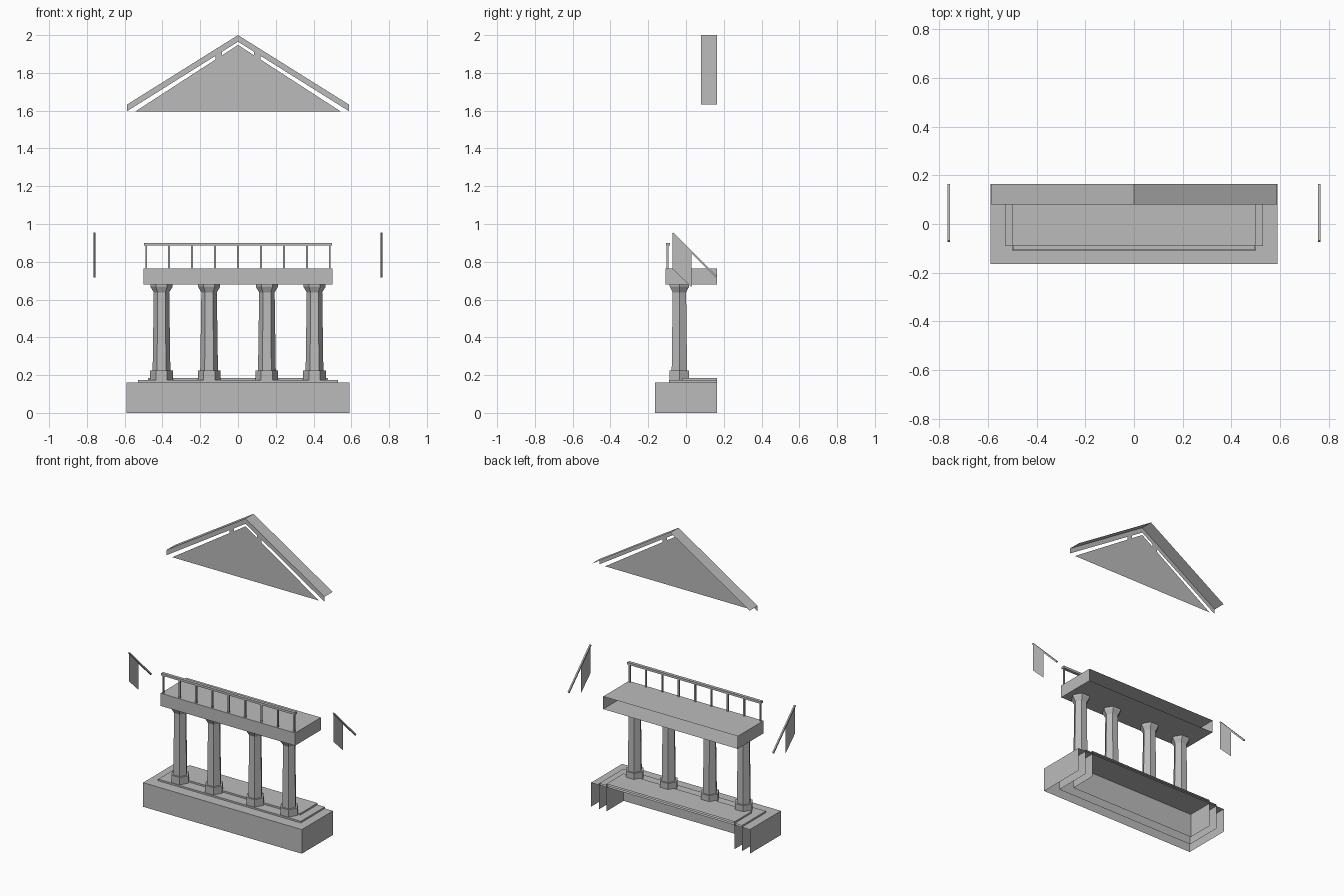
import bpy, bmesh, math
from mathutils import Matrix, Vector

if "Cube" in bpy.data.objects:
    bpy.data.objects.remove(bpy.data.objects["Cube"])

stone = bpy.data.materials.new("stone_grey")
stone.diffuse_color = (0.5, 0.5, 0.5, 1)
stone.use_nodes = True
stone.node_tree.nodes["Principled BSDF"].inputs["Base Color"].default_value = stone.diffuse_color
BACK = 0.165


def finish(name, bm):
    me = bpy.data.meshes.new(name)
    bm.to_mesh(me)
    bm.free()
    me.materials.append(stone)
    ob = bpy.data.objects.new(name, me)
    bpy.context.collection.objects.link(ob)
    return ob


def add_box(bm, x0, x1, y0, y1, z0, z1):
    m = (Matrix.Translation(((x0 + x1) / 2, (y0 + y1) / 2, (z0 + z1) / 2))
         @ Matrix.Diagonal((x1 - x0, y1 - y0, z1 - z0, 1)))
    return bmesh.ops.create_cube(bm, size=1, matrix=m)["verts"]


def open_box(name, hx, y0, z0, z1, bottom):
    """Box against the building: no back, and optionally no underside."""
    bm = bmesh.new()
    add_box(bm, -hx, hx, y0, BACK, z0, z1)
    bm.normal_update()
    drop = [f for f in bm.faces
            if f.normal.y > 0.9 or (f.normal.z < -0.9 and not bottom)]
    bmesh.ops.delete(bm, geom=drop, context='FACES')
    return finish(name, bm)


def add_polys(bm, polys):
    for pts in polys:
        bm.faces.new([bm.verts.new(p) for p in pts])


# Steps: three nested open shells
for name, hx, y0, z1 in (("lower_step", 0.59, -0.165, 0.162),
                         ("middle_step", 0.53, -0.09, 0.173),
                         ("upper_step", 0.476, -0.018, 0.184)):
    open_box(name, hx, y0, 0, z1, False)

# Balcony slab
open_box("balcony", 0.5, -0.108, 0.68, 0.765, True)

# Six-sided columns: base block, tapered shaft, flared capital
profile = [(0.060, 0.174), (0.060, 0.224), (0.047, 0.224), (0.041, 0.638),
           (0.059, 0.668), (0.059, 0.680)]
for i, cx in enumerate((-0.405, -0.153, 0.153, 0.405)):
    bm = bmesh.new()
    rings = [[bm.verts.new((cx + r * math.cos(k * math.pi / 3),
                            -0.035 + r * math.sin(k * math.pi / 3), z))
              for k in range(6)] for r, z in profile]
    for a, b in zip(rings, rings[1:]):
        for k in range(6):
            n = (k + 1) % 6
            bm.faces.new((a[k], a[n], b[n], b[k]))
    finish(f"column_{i + 1}", bm)

# Railing along the balcony front
bm = bmesh.new()
add_box(bm, -0.497, 0.497, -0.107, -0.086, 0.885, 0.9)
finish("hand_rail", bm)
bm = bmesh.new()
for i in range(9):
    x = (i - 4) * 0.1215
    add_box(bm, x - 0.005, x + 0.005, -0.102, -0.092, 0.765, 0.885)
finish("rail_posts", bm)

# Flags on slanted poles at both sides
for side, s in (("left", -1), ("right", 1)):
    a, b = Vector((s * 0.76, 0.161, 0.72)), Vector((s * 0.76, -0.071, 0.952))
    d = b - a
    bm = bmesh.new()
    m = (Matrix.Translation((a + b) / 2) @ d.to_track_quat('Z', 'X').to_matrix().to_4x4()
         @ Matrix.Diagonal((0.01, 0.01, d.length, 1)))
    bmesh.ops.create_cube(bm, size=1, matrix=m)
    finish(side + "_flag_pole", bm)
    bm = bmesh.new()
    x = s * 0.76
    quad = [(x, -0.072, 0.95), (x, 0.03, 0.847), (x, 0.03, 0.665), (x, -0.072, 0.762)]
    add_polys(bm, [quad if s < 0 else quad[::-1]])
    bm.normal_update()
    finish(side + "_flag", bm)

# Pediment: sloping roof edges with a front band, and the gable panel
F = 0.08
for side, s in (("left", -1), ("right", 1)):
    top = [(0, F, 2.0), (s * 0.588, F, 1.632), (s * 0.588, BACK, 1.632), (0, BACK, 2.0)]
    band = [(0, F, 2.0), (0, F, 1.965), (s * 0.588, F, 1.597), (s * 0.588, F, 1.632)]
    tie = [(s * 0.085, F, 1.914), (s * 0.085, F, 1.885),
           (s * 0.12, F, 1.864), (s * 0.12, F, 1.892)]
    polys = [top, band, tie]
    if s < 0:
        polys = [p[::-1] for p in polys]
    bm = bmesh.new()
    add_polys(bm, polys)
    # front-facing and upward-facing normals
    bm.normal_update()
    for f in bm.faces:
        if f.normal.z < -0.1 or f.normal.y > 0.5:
            f.normal_flip()
    finish(side + "_roof_edge", bm)
bm = bmesh.new()
add_polys(bm, [[(-0.545, F, 1.595), (0.545, F, 1.595), (0, F, 1.948)]])
finish("gable_panel", bm)
